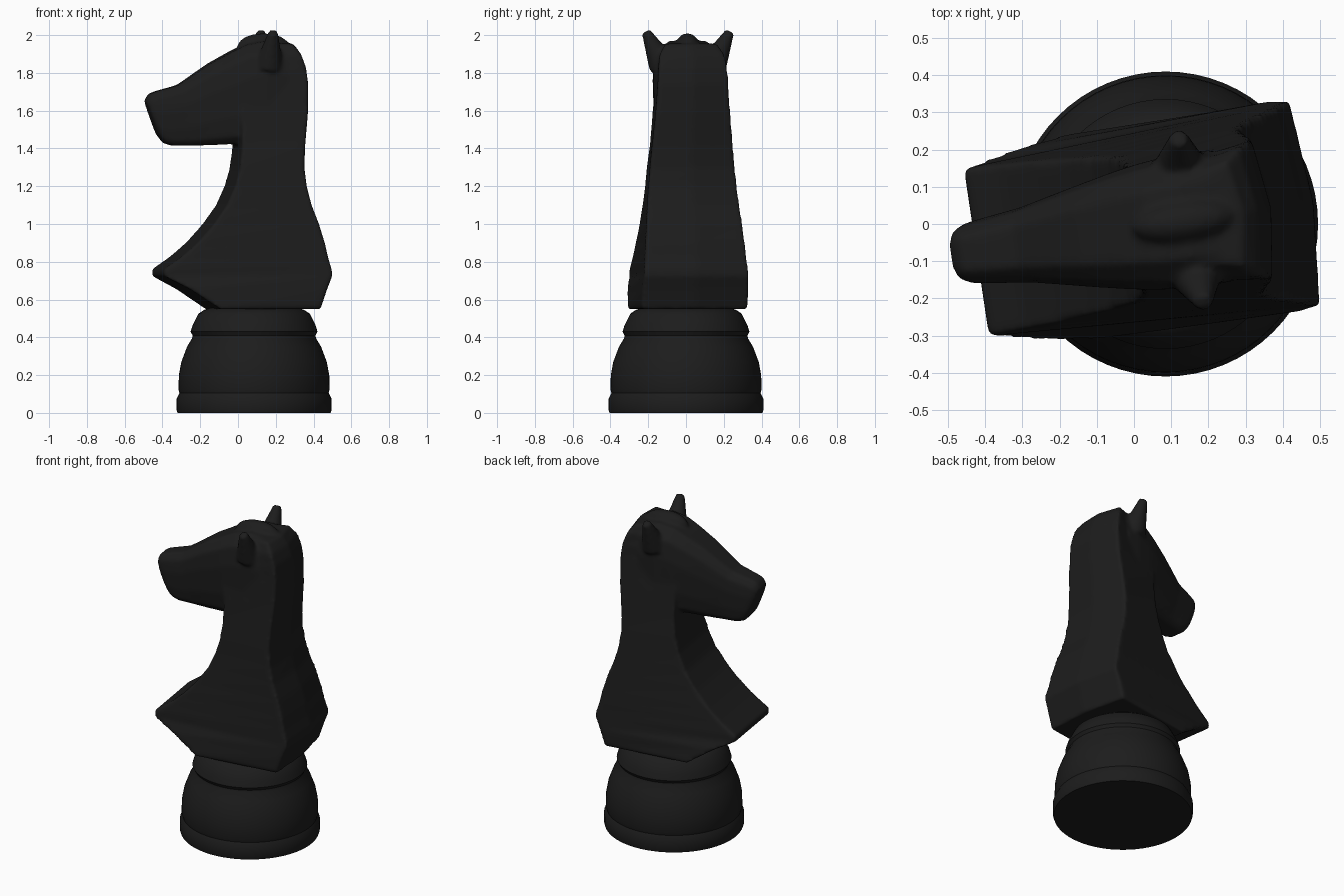
import bpy, bmesh, math
from mathutils import Matrix, Vector

if "Cube" in bpy.data.objects:
    bpy.data.objects.remove(bpy.data.objects["Cube"])

CENTRE_X = 0.085
black = bpy.data.materials.new("black")
black.diffuse_color = (0.012, 0.012, 0.012, 1)
black.use_nodes = True
black.node_tree.nodes["Principled BSDF"].inputs["Base Color"].default_value = black.diffuse_color


def make_object(name, bm):
    bmesh.ops.recalc_face_normals(bm, faces=bm.faces)
    mesh = bpy.data.meshes.new(name)
    bm.to_mesh(mesh)
    bm.free()
    obj = bpy.data.objects.new(name, mesh)
    bpy.context.collection.objects.link(obj)
    obj.location.x = CENTRE_X
    mesh.materials.append(black)
    return obj


def smooth(obj, degrees):
    bpy.ops.object.select_all(action='DESELECT')
    bpy.context.view_layer.objects.active = obj
    obj.select_set(True)
    bpy.ops.object.shade_smooth_by_angle(angle=math.radians(degrees))


def loft(bm, rings):
    loops = [[bm.verts.new(p) for p in ring] for ring in rings]
    n = len(loops[0])
    for a, b in zip(loops, loops[1:]):
        for i in range(n):
            j = (i + 1) % n
            bm.faces.new((a[i], a[j], b[j], b[i]))
    bm.faces.new(loops[0][::-1])
    bm.faces.new(loops[-1])


# Turned base
profile = [(0.405, 0), (0.41, 0.015), (0.41, 0.075), (0.395, 0.105), (0.4, 0.125),
           (0.398, 0.2), (0.385, 0.27), (0.355, 0.35), (0.328, 0.395), (0.325, 0.41),
           (0.336, 0.43), (0.325, 0.465), (0.295, 0.525), (0.265, 0.545), (0.22, 0.56), (0.2, 0.6)]
bm = bmesh.new()
loft(bm, [[(r * math.cos(i * math.tau / 64), r * math.sin(i * math.tau / 64), z)
           for i in range(64)] for r, z in profile])
smooth(make_object("turned_base", bm), 40)

bm = bmesh.new()

# Chest and neck: z, front x, back x, front half width, back half width
neck = [(0.55, -0.22, 0.315, 0.28, 0.285), (0.655, -0.38, 0.35, 0.26, 0.285),
        (0.725, -0.515, 0.378, 0.228, 0.28), (0.76, -0.515, 0.375, 0.228, 0.277),
        (0.83, -0.415, 0.355, 0.224, 0.272), (0.9, -0.335, 0.34, 0.22, 0.266),
        (1.0, -0.245, 0.31, 0.213, 0.257), (1.1, -0.175, 0.272, 0.207, 0.247),
        (1.2, -0.13, 0.247, 0.2, 0.237), (1.3, -0.103, 0.236, 0.195, 0.228),
        (1.42, -0.09, 0.242, 0.18, 0.217), (1.6, -0.09, 0.26, 0.165, 0.2),
        (1.74, -0.09, 0.262, 0.15, 0.19), (1.83, -0.06, 0.25, 0.14, 0.185),
        (1.9, -0.03, 0.225, 0.12, 0.175), (1.955, 0.0, 0.185, 0.1, 0.14)]
loft(bm, [[(f, -wf, z), (b, -wb, z), (b + 0.025, 0, z), (b, wb, z), (f, wf, z)]
          for z, f, b, wf, wb in neck])

# Head: top (x, z), bottom (x, z), half width
head = [(-0.585, 1.655, -0.52, 1.475, 0.066), (-0.562, 1.69, -0.485, 1.43, 0.082),
        (-0.52, 1.705, -0.44, 1.415, 0.088), (-0.41, 1.735, -0.33, 1.415, 0.102),
        (-0.24, 1.85, -0.19, 1.42, 0.138), (-0.13, 1.91, -0.1, 1.425, 0.16),
        (-0.05, 1.95, -0.04, 1.44, 0.172), (0.05, 1.97, 0.05, 1.45, 0.182),
        (0.15, 1.955, 0.14, 1.45, 0.18)]
section = [(0.55, 0), (0.9, 0.12), (1, 0.35), (0.97, 0.7), (0.85, 0.92), (0.6, 1)]
section += [(-s, t) for s, t in reversed(section)]
loft(bm, [[(xt + (xb - xt) * t, s * w, zt + (zb - zt) * t) for s, t in section]
          for xt, zt, xb, zb, w in head])

# Mane tuft on the crown
tuft = Matrix.Translation((0.05, 0, 1.94)) @ Matrix.Diagonal((0.14, 0.06, 0.07, 1))
bmesh.ops.create_uvsphere(bm, u_segments=24, v_segments=12, radius=1, matrix=tuft)

# Ears
for side in (-1, 1):
    start = Vector((0.06, side * 0.135, 1.84))
    tip = Vector((0.07, side * 0.225, 2.02))
    axis = tip - start
    mat = (Matrix.Translation((start + tip) / 2)
           @ axis.to_track_quat('Z', 'Y').to_matrix().to_4x4())
    bmesh.ops.create_cone(bm, cap_ends=True, segments=20, radius1=0.075,
                          radius2=0.025, depth=axis.length, matrix=mat)

# Fuse the carved parts into one softened form
horse = make_object("horse_head_and_neck", bm)
horse.rotation_euler.z = math.radians(8.5)
remesh = horse.modifiers.new("fuse", 'REMESH')
remesh.mode = 'VOXEL'
remesh.voxel_size = 0.011
remesh.use_smooth_shade = True
soften = horse.modifiers.new("soften", 'SMOOTH')
soften.factor = 0.5
soften.iterations = 7
